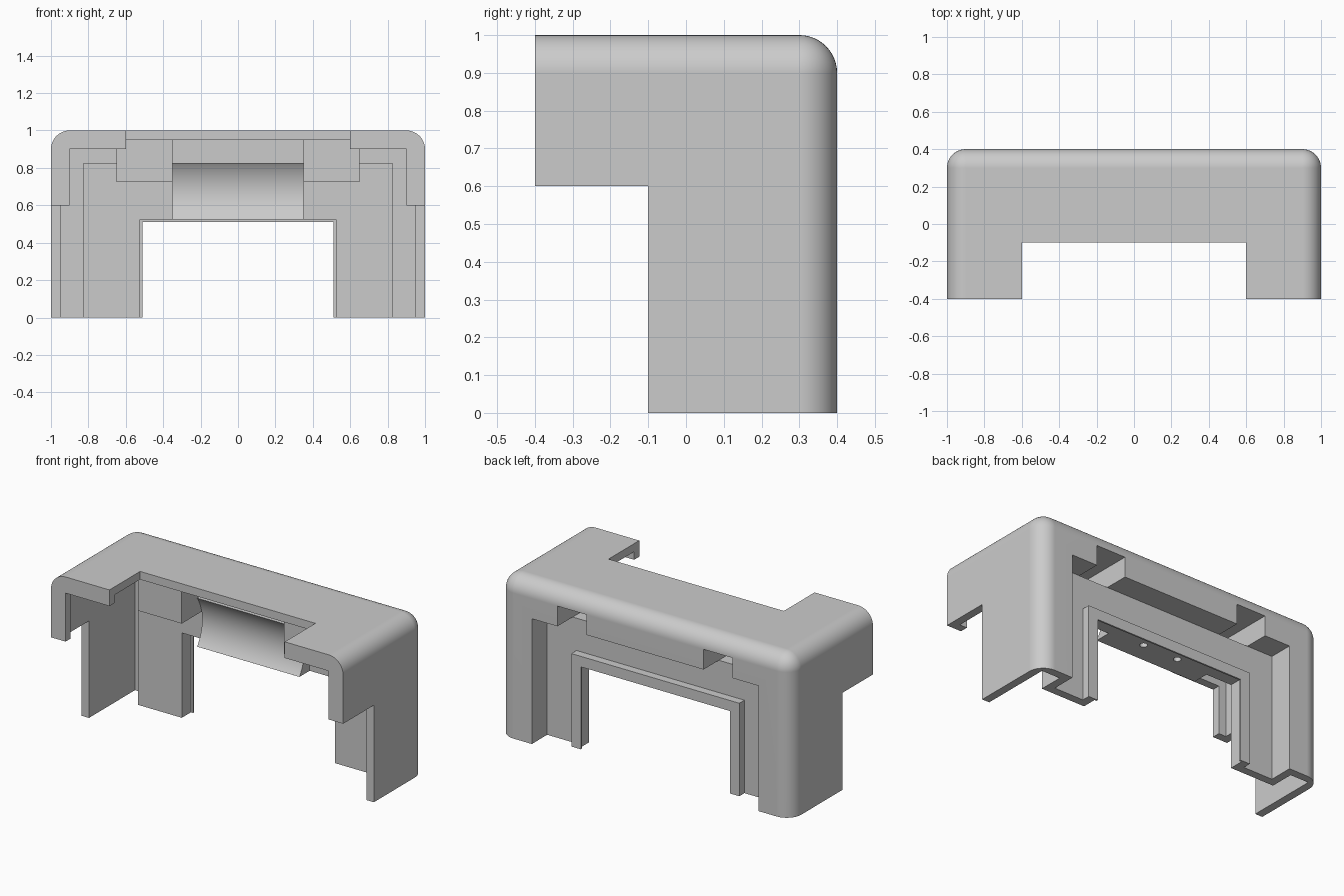
import bpy, bmesh, math
from mathutils import Vector

cube = bpy.data.objects.get("Cube")
if cube:
    bpy.data.objects.remove(cube, do_unlink=True)

grey = bpy.data.materials.new("plain_grey")
grey.use_nodes = True
COLOUR = (0.6, 0.6, 0.6, 1)
grey.diffuse_color = COLOUR
grey.node_tree.nodes["Principled BSDF"].inputs["Base Color"].default_value = COLOUR


def make(name, bm):
    bmesh.ops.recalc_face_normals(bm, faces=bm.faces)
    mesh = bpy.data.meshes.new(name)
    bm.to_mesh(mesh)
    bm.free()
    mesh.materials.append(grey)
    obj = bpy.data.objects.new(name, mesh)
    bpy.context.collection.objects.link(obj)
    return obj


def box_mesh(x, y, z):
    bm = bmesh.new()
    bmesh.ops.create_cube(bm, size=1)
    for v in bm.verts:
        v.co = Vector([(r[0] + r[1]) / 2 + c * (r[1] - r[0]) for c, r in zip(v.co, (x, y, z))])
    return bm


def box(name, x, y, z):
    return make(name, box_mesh(x, y, z))


def rod(name, radius, length, centre, axis, sides):
    bm = bmesh.new()
    bmesh.ops.create_cone(bm, cap_ends=True, segments=sides, radius1=radius,
                          radius2=radius, depth=length)
    turn = Vector((0, 0, 1)).rotation_difference(Vector(axis)).to_matrix()
    for v in bm.verts:
        v.co = turn @ v.co + Vector(centre)
    return make(name, bm)


def combine(target, tool, operation):
    """Apply a boolean and throw the tool away."""
    mod = target.modifiers.new("bool", 'BOOLEAN')
    mod.operation, mod.solver, mod.object = operation, 'EXACT', tool
    bpy.context.view_layer.objects.active = target
    bpy.ops.object.modifier_apply(modifier=mod.name)
    bpy.data.objects.remove(tool, do_unlink=True)


def cut(target, x, y, z):
    combine(target, box("cutter", x, y, z), 'DIFFERENCE')


def join(target, x, y, z):
    combine(target, box("addition", x, y, z), 'UNION')


def both(lo, hi):
    return (lo, hi), (-hi, -lo)


def wide(half):
    return (-half, half)


# Outer housing, rounded along the top, back and sides
bm = box_mesh(wide(1), wide(0.4), (0, 1))
rounded = []
for e in bm.edges:
    mid = (e.verts[0].co + e.verts[1].co) / 2
    top, back, side = mid.z > 0.9, mid.y > 0.3, abs(mid.x) > 0.9
    if top + back + side == 2:
        rounded.append(e)
bmesh.ops.bevel(bm, geom=rounded, offset=0.1, offset_type='OFFSET', segments=12,
                profile=0.5, affect='EDGES', clamp_overlap=False)
housing = make("housing", bm)

# Hollow interior, leaving a thicker lip at the front, and the front notches
cut(housing, wide(0.95), (-0.35, 0.35), (-0.5, 0.95))
cut(housing, wide(0.9), (-0.5, -0.3), (-0.5, 0.9))
cut(housing, wide(0.6), (-0.5, -0.1), (-0.5, 1.5))
cut(housing, wide(1.5), (-0.5, -0.1), (-0.5, 0.6))

# Walls of the rear recess and the two brackets below the roof
join(housing, wide(0.825), (0.2, 0.37), (0, 0.825))
for x in both(0.35, 0.65):
    join(housing, x, (-0.05, 0.37), (0.725, 0.97))

# Rear recess, bracket pockets and doorway
cut(housing, wide(0.775), (0.25, 0.5), (-0.5, 0.775))
for x in both(0.4, 0.6):
    cut(housing, x, (0, 0.5), (0.775, 0.9))
    cut(housing, x, (0.25, 0.5), (0.7, 0.9))
cut(housing, wide(0.525), (0.1, 0.3), (-0.5, 0.525))

# Raised frame round the doorway, with a thin inner lip
frame = box("doorway_frame", wide(0.575), (0.25, 0.3), (0, 0.575))
cut(frame, wide(0.525), (0.2, 0.29), (-0.5, 0.525))
cut(frame, wide(0.51), (0.2, 0.4), (-0.5, 0.51))

# Cradle with a concave front
cradle = box("roller_cradle", wide(0.35), (0.1, 0.2), (0.525, 0.825))
combine(cradle, rod("cutter", 0.25, 2, (0, -0.1, 0.675), (1, 0, 0), 96), 'DIFFERENCE')

# Two small holes under the lintel
for x in (-0.12, 0.12):
    combine(housing, rod("cutter", 0.022, 0.1, (x, 0.225, 0.525), (0, 0, 1), 24), 'DIFFERENCE')

# Smooth the curved surfaces and keep the flats crisp
for obj in (housing, frame, cradle):
    bpy.ops.object.select_all(action='DESELECT')
    obj.select_set(True)
    bpy.context.view_layer.objects.active = obj
    bpy.ops.object.shade_smooth_by_angle(angle=math.radians(25))
    normals = obj.modifiers.new("even_normals", 'WEIGHTED_NORMAL')
    normals.keep_sharp = True
